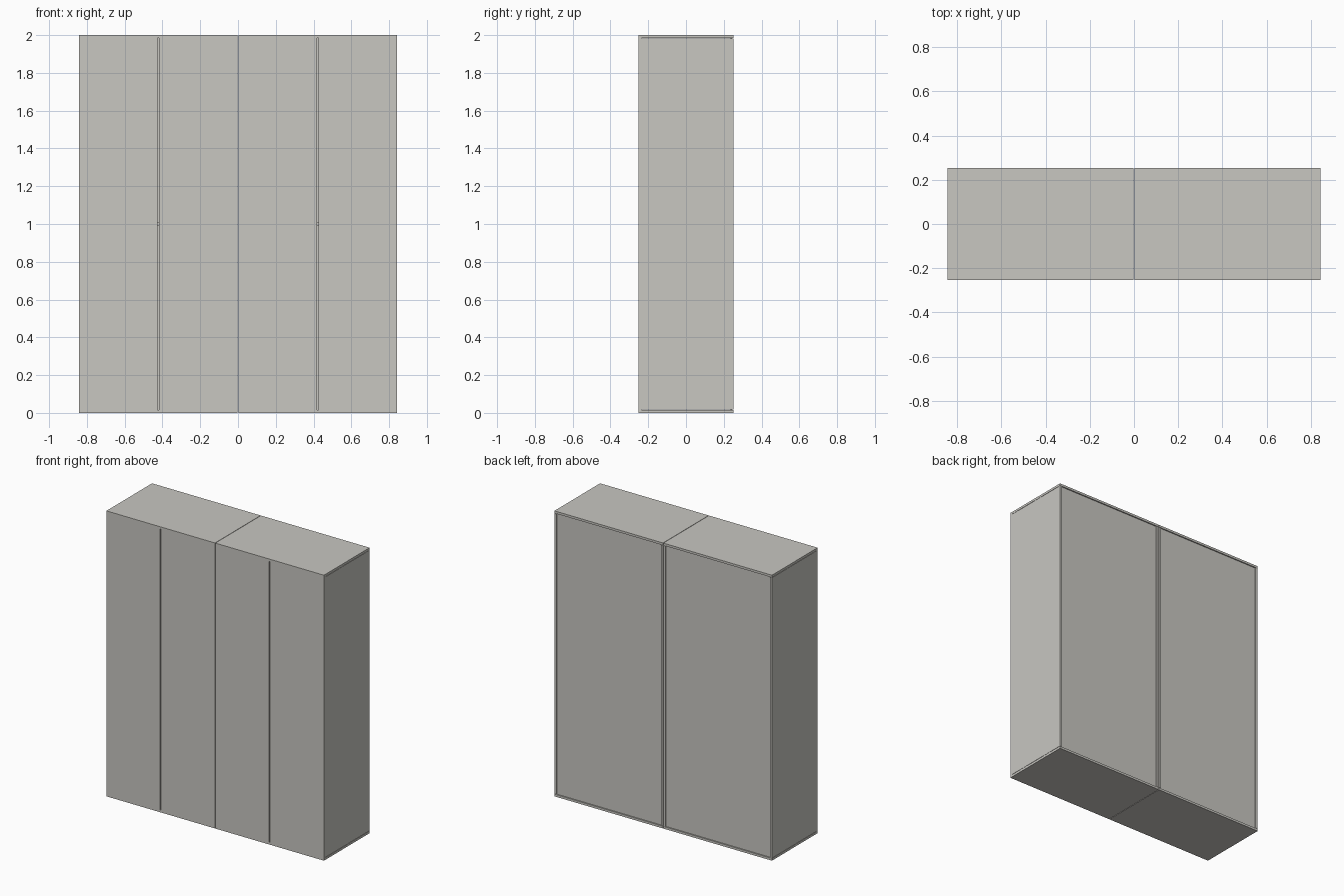
import bpy

cube = bpy.data.objects.get("Cube")
if cube:
    bpy.data.objects.remove(cube, do_unlink=True)

# One warm grey board finish
finish = bpy.data.materials.new("warm_grey_board")
finish.use_nodes = True
colour = (0.58, 0.57, 0.535, 1)
finish.diffuse_color = colour
finish.node_tree.nodes["Principled BSDF"].inputs["Base Color"].default_value = colour


def board(name, x, y, z):
    """Flat board spanning the given (low, high) ranges."""
    bpy.ops.mesh.primitive_cube_add(size=1, location=[sum(r) / 2 for r in (x, y, z)])
    ob = bpy.context.object
    ob.name = name
    ob.scale = [r[1] - r[0] for r in (x, y, z)]
    bpy.ops.object.transform_apply(location=False, rotation=False, scale=True)
    ob.data.materials.append(finish)


HALF, DEPTH, HEIGHT = 0.843, 0.2525, 2.0
T = 0.016        # board thickness
SEAM = 0.0015    # half the gap between the two cabinets
GAP = 0.004      # half the gap between a pair of doors
JOINT = 0.002    # shadow gap where sides meet top and base
RECESS = 0.008   # back panel inset

for side, x0, x1 in (("right", -HALF, -SEAM), ("left", SEAM, HALF)):
    mid = (x0 + x1) / 2
    full_y = (-DEPTH, DEPTH)
    inner_x = (x0 + T, x1 - T)
    inner_z = (T + JOINT, HEIGHT - T - JOINT)
    # Carcass
    board(f"{side}_base_board", (x0, x1), full_y, (0, T))
    board(f"{side}_top_board", (x0, x1), full_y, (HEIGHT - T, HEIGHT))
    board(f"{side}_cabinet_right_side", (x0, x0 + T), (-DEPTH + T, DEPTH), inner_z)
    board(f"{side}_cabinet_left_side", (x1 - T, x1), (-DEPTH + T, DEPTH), inner_z)
    board(f"{side}_back_panel", inner_x, (DEPTH - RECESS - T / 2, DEPTH - RECESS),
          (T, HEIGHT - T))
    board(f"{side}_shelf", inner_x, (-DEPTH + 2 * T, DEPTH - RECESS - T / 2),
          (1 - T / 2, 1 + T / 2))
    # Pair of flush doors
    door_y = (-DEPTH, -DEPTH + T)
    door_z = (T, HEIGHT - T)
    board(f"{side}_cabinet_right_door", (x0, mid - GAP), door_y, door_z)
    board(f"{side}_cabinet_left_door", (mid + GAP, x1), door_y, door_z)
